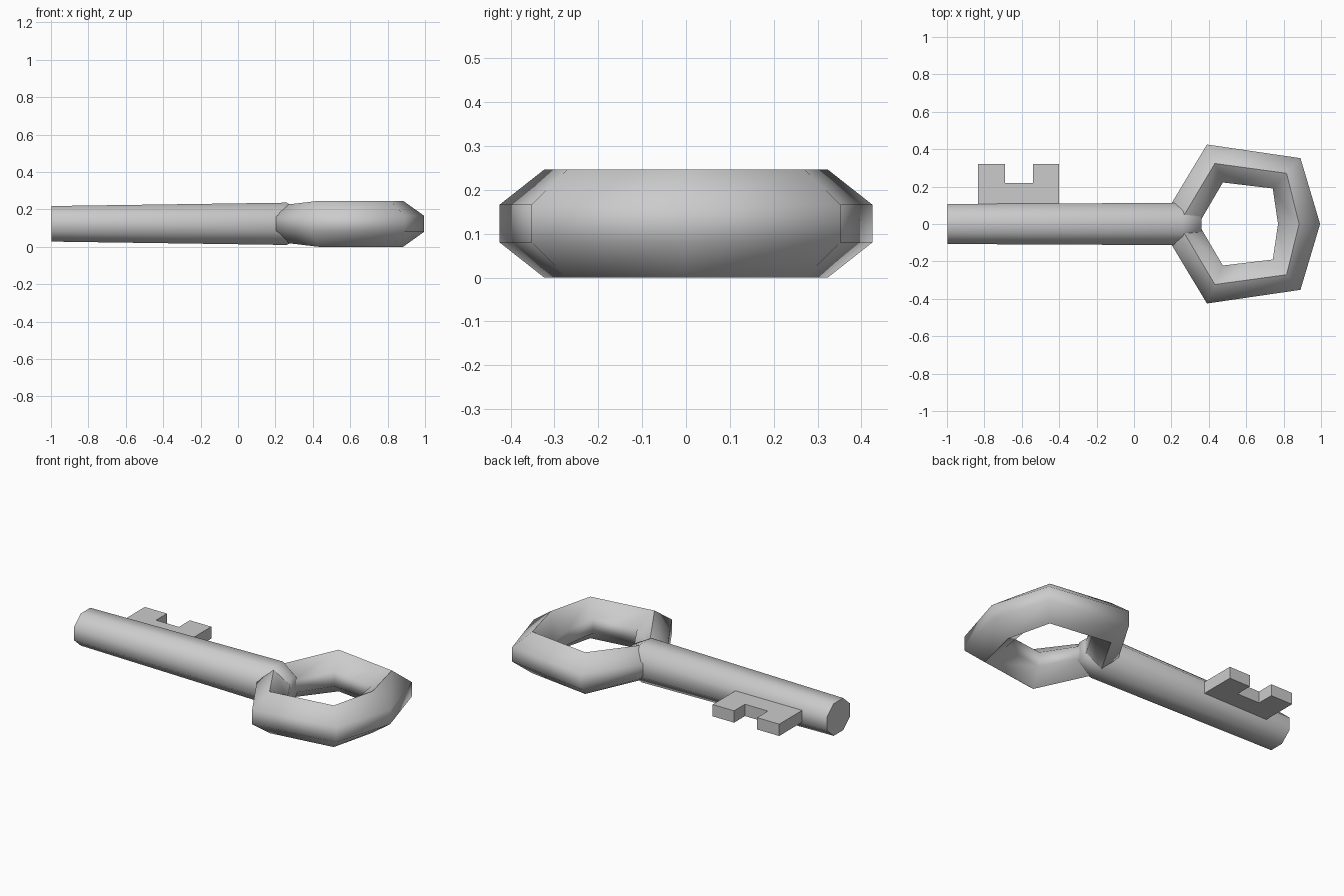
import bpy, bmesh, math

if "Cube" in bpy.data.objects:
    bpy.data.objects.remove(bpy.data.objects["Cube"])

ZC = 0.123  # height of the key's mid plane


def loft(name, rings, closed=False):
    """Skin a list of equal-length vertex rings, capped or joined end to end."""
    bm = bmesh.new()
    loops = [[bm.verts.new(p) for p in r] for r in rings]
    n = len(loops[0])
    pairs = list(zip(loops, loops[1:]))
    if closed:
        pairs.append((loops[-1], loops[0]))
    for a, b in pairs:
        for i in range(n):
            j = (i + 1) % n
            bm.faces.new((a[i], a[j], b[j], b[i]))
    if not closed:
        bm.faces.new(loops[0])
        bm.faces.new(loops[-1])
    return finish(name, bm)


def finish(name, bm, angle=65):
    bmesh.ops.recalc_face_normals(bm, faces=bm.faces)
    me = bpy.data.meshes.new(name)
    bm.to_mesh(me)
    bm.free()
    ob = bpy.data.objects.new(name, me)
    bpy.context.collection.objects.link(ob)
    bpy.ops.object.select_all(action='DESELECT')
    ob.select_set(True)
    bpy.context.view_layer.objects.active = ob
    if angle:
        bpy.ops.object.shade_smooth_by_angle(angle=math.radians(angle))
    return ob


# Shaft: eight-sided, widening slightly towards the bow
def shaft_ring(x, ry, rz):
    k = 1 / math.cos(math.pi / 8)
    angles = [math.pi / 8 + i * math.pi / 4 for i in range(8)]
    return [(x, ry * k * math.cos(a), ZC + rz * k * math.sin(a)) for a in angles]


loft("shaft", [shaft_ring(-0.997, 0.107, 0.095),
               shaft_ring(0.26, 0.113, 0.113),
               shaft_ring(0.36, 0.06, 0.06)])


# Bow: hexagonal tube around a six-cornered loop
def bow_ring(outer, inner, h):
    (ox, oy), (ix, iy) = outer, inner
    s = h * 0.35
    cx, cy = (ox + ix) / 2, (oy + iy) / 2
    return [(ox, oy, ZC - s), (ox, oy, ZC + s), (cx, cy, ZC + h),
            (ix, iy, ZC + s), (ix, iy, ZC - s), (cx, cy, ZC - h)]


half = [((0.89, 0.352), (0.742, 0.19)), ((0.39, 0.425), (0.475, 0.222))]
flip = [tuple((x, -y) for x, y in pair) for pair in reversed(half)]
rings = [bow_ring((0.995, 0), (0.77, 0), 0.123)]
rings += [bow_ring(o, i, 0.123) for o, i in half]
rings.append(bow_ring((0.134, 0), (0.345, 0), 0.1))
rings += [bow_ring(o, i, 0.123) for o, i in flip]
loft("bow", rings, closed=True)

# Bit: flat notched plate on the side of the shaft
outline = [(-0.835, 0.05), (-0.40, 0.05), (-0.40, 0.322), (-0.54, 0.322),
           (-0.54, 0.22), (-0.69, 0.22), (-0.69, 0.322), (-0.835, 0.322)]
bm = bmesh.new()
face = bm.faces.new([bm.verts.new((x, y, 0.09)) for x, y in outline])
ext = bmesh.ops.extrude_face_region(bm, geom=[face])
bmesh.ops.translate(bm, vec=(0, 0, 0.07),
                    verts=[v for v in ext["geom"] if isinstance(v, bmesh.types.BMVert)])
finish("bit", bm, angle=None)
